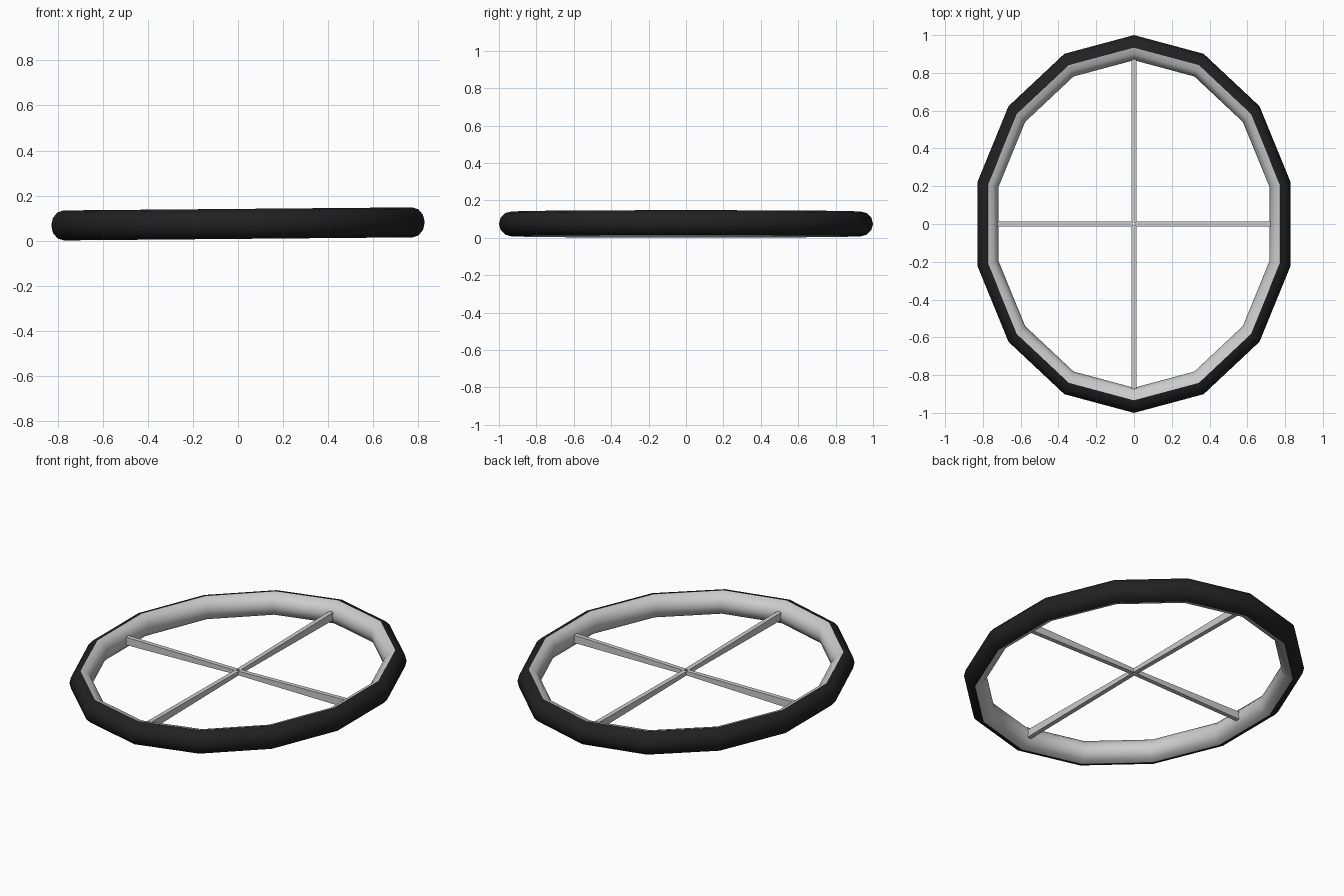
import bpy, bmesh
from math import sin, cos, pi, radians

if "Cube" in bpy.data.objects:
    bpy.data.objects.remove(bpy.data.objects["Cube"])

SIDES, MINOR = 14, 12
R, r = 0.9335, 0.0665
XS = 0.85                       # oval squash in x
Z, TILT = 0.0745, radians(-0.5)


def add_object(name, bm, smooth, color=None):
    bmesh.ops.recalc_face_normals(bm, faces=bm.faces[:])
    me = bpy.data.meshes.new(name)
    bm.to_mesh(me)
    bm.free()
    ob = bpy.data.objects.new(name, me)
    bpy.context.collection.objects.link(ob)
    ob.location.z = Z
    ob.rotation_euler.y = TILT
    for p in me.polygons:
        p.use_smooth = smooth
    if color:
        mat = bpy.data.materials.new(name + "_material")
        mat.diffuse_color = color
        mat.use_nodes = True
        mat.node_tree.nodes["Principled BSDF"].inputs["Base Color"].default_value = mat.diffuse_color
        me.materials.append(mat)
    return ob


def half_tube(name, start, color=None):
    # half of the tube's round section, swept around the oval
    bm = bmesh.new()
    rings = []
    for i in range(SIDES):
        a = pi / 2 + 2 * pi * i / SIDES
        ring = []
        for j in range(MINOR // 2 + 1):
            b = start + 2 * pi * j / MINOR
            d = R + r * cos(b)
            ring.append(bm.verts.new((XS * d * cos(a), d * sin(a), r * sin(b))))
        rings.append(ring)
    for i in range(SIDES):
        p, q = rings[i], rings[(i + 1) % SIDES]
        for j in range(MINOR // 2):
            bm.faces.new((p[j], q[j], q[j + 1], p[j + 1]))
    # orient outward from the tube centre line
    ob = add_object(name, bm, True, color)
    me = ob.data
    f = me.polygons[MINOR // 4]
    outward = f.normal.x * f.center.x + f.normal.y * f.center.y
    if (outward > 0) != (start < 0):
        me.flip_normals()
    return ob


# Black outer tyre and grey inner rim
half_tube("tyre", -pi / 2, (0.015, 0.015, 0.015, 1))
half_tube("rim", pi / 2)


# Four spokes, growing deeper toward the rim
def spoke(name, angle, length):
    bm = bmesh.new()
    bmesh.ops.create_cube(bm, size=1)
    c, s = round(cos(angle)), round(sin(angle))
    for v in bm.verts:
        outer = v.co.x > 0
        x = length if outer else 0.008
        y = v.co.y * 0.026
        z = v.co.z * (0.046 if outer else 0.024)
        v.co = (c * x - s * y, s * x + c * y, z)
    add_object(name, bm, False)


for i, side in enumerate(("right", "back", "left", "front")):
    spoke("spoke_" + side, i * pi / 2, 0.73 if i % 2 == 0 else 0.88)
